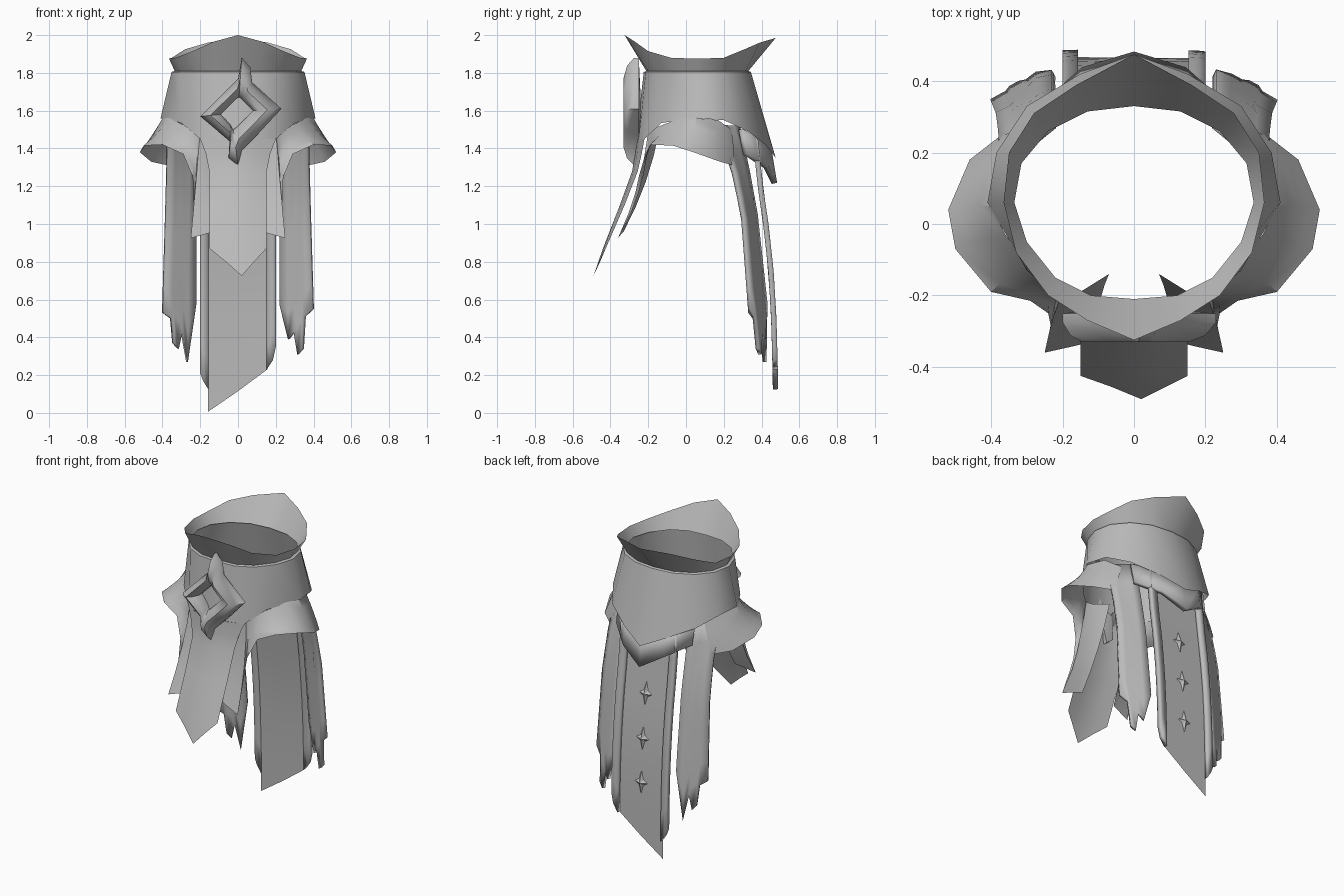
import bpy, bmesh, math
from mathutils import Vector

cube = bpy.data.objects.get("Cube")
if cube:
    bpy.data.objects.remove(cube, do_unlink=True)

grey = bpy.data.materials.new("plain_grey")
grey.use_nodes = True
tone = (0.5, 0.5, 0.5, 1)
grey.diffuse_color = tone
grey.node_tree.nodes["Principled BSDF"].inputs["Base Color"].default_value = tone


def finish(name, bm, thick=0, angle=35):
    bmesh.ops.remove_doubles(bm, verts=bm.verts, dist=0.0005)
    bmesh.ops.recalc_face_normals(bm, faces=bm.faces)
    mesh = bpy.data.meshes.new(name)
    bm.to_mesh(mesh)
    bm.free()
    mesh.materials.append(grey)
    ob = bpy.data.objects.new(name, mesh)
    bpy.context.scene.collection.objects.link(ob)
    if thick:
        mod = ob.modifiers.new("thickness", 'SOLIDIFY')
        mod.thickness = thick
        mod.offset = 0
    bpy.ops.object.select_all(action='DESELECT')
    ob.select_set(True)
    bpy.context.view_layer.objects.active = ob
    bpy.ops.object.shade_smooth_by_angle(angle=math.radians(angle))
    return ob


def sheet(name, rows, closed=False, thick=0, angle=35):
    """Skin equal-length rows of points with quads."""
    bm = bmesh.new()
    grid = [[bm.verts.new(p) for p in row] for row in rows]
    n = len(rows[0])
    for a, b in zip(grid, grid[1:]):
        for i in range(n if closed else n - 1):
            j = (i + 1) % n
            bm.faces.new((a[i], a[j], b[j], b[i]))
    return finish(name, bm, thick, angle)


def flip(p, s=-1):
    return (s * p[0], p[1], p[2])


def ring(half):
    return half + [flip(p) for p in half[-2:0:-1]]


def span(half):
    return [flip(p) for p in half[:0:-1]] + half


def lerp(table, z):
    """Interpolate (z, value) pairs, listed from high to low."""
    for (z0, v0), (z1, v1) in zip(table, table[1:]):
        if z >= z1:
            break
    return v0 + (v1 - v0) * (z0 - z) / (z0 - z1)


# Collar and belt rings, half stations from front to back
rim = [(0, -.325, 2), (.13, -.27, 1.965), (.24, -.2, 1.915), (.33, -.08, 1.88), (.365, .06, 1.875),
       (.35, .2, 1.88), (.28, .31, 1.925), (.16, .39, 1.96), (0, .475, 1.985)]
waist = [(0, -.21), (.12, -.2), (.22, -.15), (.3, -.05), (.335, .06),
         (.315, .17), (.24, .26), (.13, .315), (0, .33)]
hem = [(0, -.265, 1.45), (.1, -.25, 1.45), (.2, -.22, 1.45), (.3, -.13, 1.535), (.41, .06, 1.56),
       (.385, .2, 1.55), (.3, .33, 1.49), (.15, .42, 1.42), (0, .475, 1.35)]
neck = [(x, y, 1.81) for x, y in waist]
belt_top = [(x * 1.05, .06 + (y - .06) * 1.05, 1.805) for x, y in waist]
sheet("collar", [ring(rim), ring(neck)], True)
sheet("belt", [ring(neck), ring(belt_top), ring(hem)], True, angle=40)

# Front tabard flowing out of the belt
rows = []
for z, w, y, ye in [(1.45, .2, -.265, -.22), (1.37, .17, -.27, -.235), (1.28, .152, -.285, -.255),
                    (1.1, .15, -.35, -.325), (.87, .15, -.44, -.425)]:
    rows.append(span([(0, y, z), (w / 2, y * .7 + ye * .3, z), (w, ye, z)]))
rows.append([(-.15, -.425, .87), (-.065, -.455, .8), (.02, -.49, .725), (.085, -.458, .8), (.15, -.425, .87)])
sheet("front_tabard", rows)

# Hip skirt: front panel sweeping into a flared hip
skirt_top = [(.07, -.14, 1.5), (.15, -.19, 1.49), (.2, -.2, 1.49), (.21, -.19, 1.5), (.23, -.18, 1.5),
             (.25, -.16, 1.51), (.3, -.11, 1.53), (.36, -.03, 1.56), (.4, .05, 1.56), (.37, .17, 1.55), (.3, .24, 1.5)]
skirt_hem = [(.12, -.33, .96), (.16, -.34, .95), (.25, -.36, .925), (.232, -.29, 1.06), (.24, -.25, 1.25),
             (.29, -.215, 1.37), (.4, -.19, 1.42), (.5, -.07, 1.415), (.52, .04, 1.38), (.46, .18, 1.33), (.37, .25, 1.31)]
for side, s in (("left", 1), ("right", -1)):
    rows = []
    for t in (0, .25, .5, .75, 1):
        row = []
        for a, b in zip(skirt_top, skirt_hem):
            p = Vector(a).lerp(Vector(b), t)
            drop = a[2] - b[2]
            p.y += .16 * drop * t * (1 - t)      # hanging curve
            p.z -= .03 * t * (1 - t)
            row.append(flip(p, s))
        rows.append(row)
    sheet(side + "_hip_skirt", rows)

# Chevron under the back of the belt
upper = [(0, .44, 1.38), (.15, .39, 1.45), (.27, .29, 1.5)]
lower = [(0, .468, 1.215), (.14, .425, 1.3), (.265, .315, 1.37)]
sheet("back_chevron", [span(upper), span(lower)], thick=.03, angle=30)

# Back tabard with a slanted end and raised side bands
back_y = [(1.45, .36), (1.2, .385), (1, .415), (.75, .442), (.5, .457), (.2, .465), (0, .467)]


def hang(ends, y_of, x_of, steps=8, top=1.45):
    """Columns running down to their own end height."""
    rows = []
    for k in range(steps + 1):
        row = []
        for u, end in ends:
            z = top + (end - top) * k / steps
            row.append((x_of(u, z), y_of(u, z), z))
        rows.append(row)
    return rows


sheet("back_tabard", hang([(-.16, .005), (0, .115), (.155, .23)],
                          lambda u, z: lerp(back_y, z), lambda u, z: u))
for side, ends in (("left", [(.152, .23), (.185, .28), (.2, .35)]),
                   ("right", [(-.2, .21), (-.185, .17), (-.157, .125)])):
    sheet(side + "_back_band", hang(ends, lambda u, z: lerp(back_y, z) + .008, lambda u, z: u),
          thick=.028, angle=30)

# Star studs down the back tabard
for i, z in enumerate((1.02, .74, .46)):
    bm = bmesh.new()
    y = lerp(back_y, z)
    tip = bm.verts.new((0, y + .022, z))
    star = []
    for k in range(8):
        a = k * math.pi / 4
        r, h = (.045, .075) if k % 2 == 0 else (.022, .026)
        zz = z + h * math.sin(a)
        star.append(bm.verts.new((r * math.cos(a), lerp(back_y, zz) + .002, zz)))
    for k in range(8):
        bm.faces.new((star[k], star[(k + 1) % 8], tip))
    finish("stud_%d" % (i + 1), bm, angle=10)

# Ragged strips on the rear hips, u runs from outer to inner edge
outer_y = [(1.55, .15), (1.3, .245), (1.05, .3), (.55, .338), (.2, .36)]
inner_y = [(1.55, .27), (1.3, .325), (1.05, .37), (.55, .425), (.2, .44)]
tatter = {"left": [.55, .51, .34, .31, .43, .39, .57], "right": [.53, .5, .37, .34, .43, .27, .58]}
cuts = [0, .25, .33, .48, .58, .75, 1]
for side, s in (("left", 1), ("right", -1)):
    def strip_x(u, z):
        out = .37 + .03 * (1.45 - z)
        return s * (out + (.225 - out) * u)

    def strip_y(u, z):
        return lerp(outer_y, z) * (1 - u) + lerp(inner_y, z) * u

    sheet(side + "_rear_strip", hang(list(zip(cuts, tatter[side])), strip_y, strip_x, top=1.52),
          thick=.022, angle=30)

# Twisted diamond emblem on the belt front
outer = [(.02, 1.88), (.065, 1.83), (.075, 1.75), (.23, 1.61), (.1, 1.47), (.02, 1.39),
         (0, 1.31), (-.05, 1.35), (-.045, 1.44), (-.2, 1.57), (-.1, 1.67), (0, 1.77)]
inner = [(.005, 1.67), (.015, 1.665), (.03, 1.65), (.08, 1.6), (.035, 1.555), (-.01, 1.51),
         (-.025, 1.5), (-.03, 1.505), (-.04, 1.525), (-.09, 1.58), (-.05, 1.62), (-.005, 1.665)]
loops = []
for t, y in ((0, -.25), (0, -.275), (.2, -.312), (.5, -.33), (.8, -.312), (1, -.275), (1, -.24), (0, -.25)):
    loops.append([(a + (c - a) * t, y, b + (d - b) * t) for (a, b), (c, d) in zip(outer, inner)])
sheet("belt_emblem", loops, True, angle=50)
